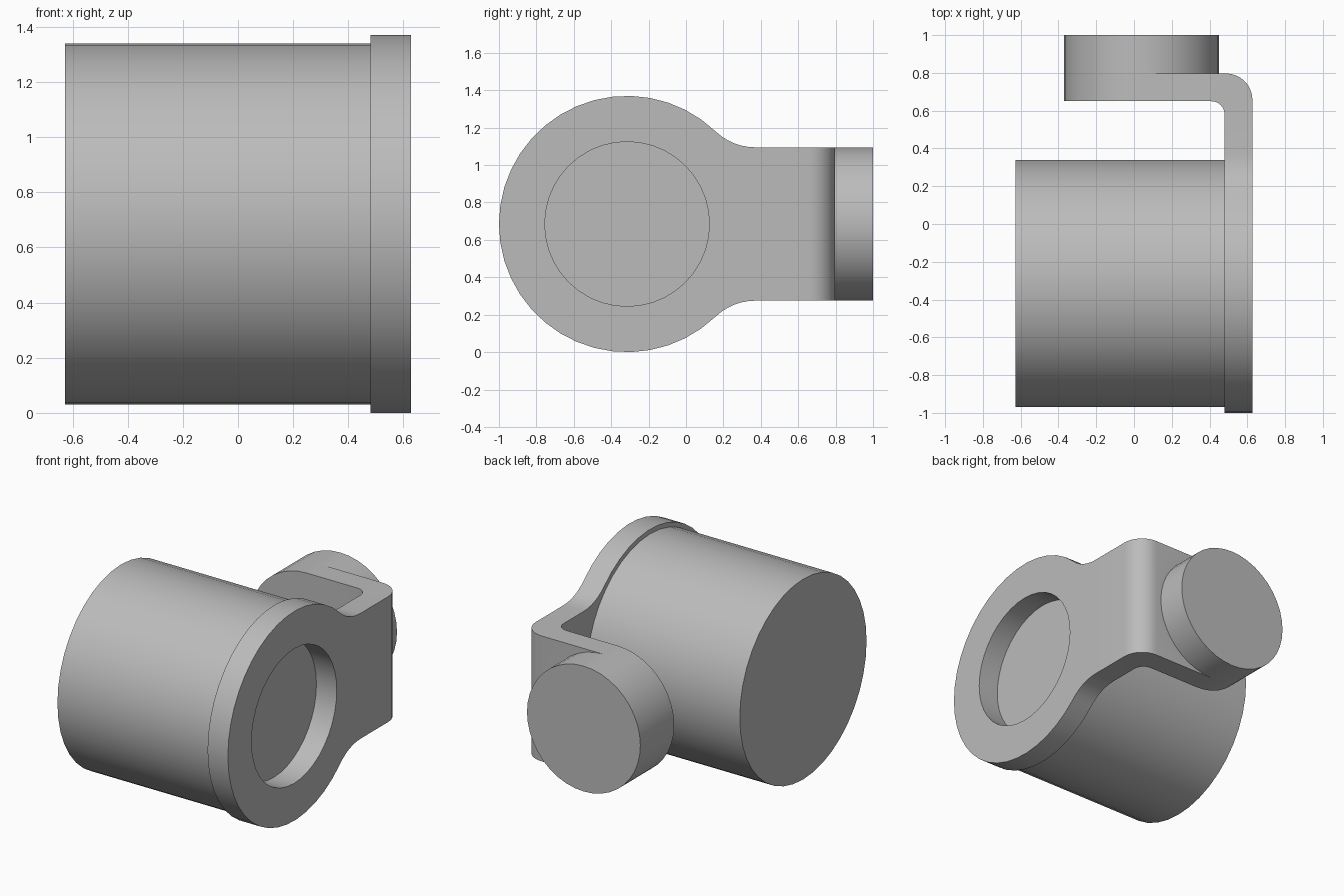
import bpy, bmesh
from math import pi, sin, cos, atan2, radians
from mathutils import Vector

cube = bpy.data.objects.get("Cube")
if cube:
    bpy.data.objects.remove(cube, do_unlink=True)

grey = bpy.data.materials.new("plain grey")
grey.use_nodes = True
colour = (0.5, 0.5, 0.5, 1)
grey.diffuse_color = colour
grey.node_tree.nodes["Principled BSDF"].inputs["Base Color"].default_value = colour

SIDES = 40
MID_Z = 0.685          # height of the shared centre line
BODY_Y = -0.315        # axis of the large cylinder
INNER, OUTER = 0.48, 0.627   # faces of the plate along x
ARM_HALF = 0.41
LUG_X = 0.04


def arc(cx, cy, r, start, end, steps):
    return [(cx + r * cos(start + (end - start) * i / steps),
             cy + r * sin(start + (end - start) * i / steps)) for i in range(steps + 1)]


def circle(cx, cy, r):
    return arc(cx, cy, r, 0, 2 * pi, SIDES)[:-1]


def prism(name, outline, axis, low, high):
    """Extrude a 2D outline along an axis; the outline uses the other two axes."""
    def place(p, depth):
        co = list(p)
        co.insert("xyz".index(axis), depth)
        return co
    bm = bmesh.new()
    face = bm.faces.new([bm.verts.new(place(p, low)) for p in outline])
    out = bmesh.ops.extrude_face_region(bm, geom=[face])
    shift = Vector(place((0, 0), high - low))
    bmesh.ops.translate(bm, vec=shift,
                        verts=[v for v in out["geom"] if isinstance(v, bmesh.types.BMVert)])
    bmesh.ops.recalc_face_normals(bm, faces=bm.faces)
    mesh = bpy.data.meshes.new(name)
    bm.to_mesh(mesh)
    bm.free()
    mesh.materials.append(grey)
    obj = bpy.data.objects.new(name, mesh)
    bpy.context.collection.objects.link(obj)
    return obj


def select(obj):
    bpy.ops.object.select_all(action="DESELECT")
    obj.select_set(True)
    bpy.context.view_layer.objects.active = obj


def combine(obj, tool, operation):
    select(obj)
    mod = obj.modifiers.new("cut", "BOOLEAN")
    mod.operation, mod.solver, mod.object = operation, "EXACT", tool
    bpy.ops.object.modifier_apply(modifier=mod.name)
    bpy.data.objects.remove(tool, do_unlink=True)


# Bent strip seen from above: long plate, rounded corner, short arm
strip = [(INNER, -1.1), (OUTER, -1.1)]
strip += arc(OUTER - 0.14, 0.657, 0.14, 0, pi / 2, 8)
strip += [(LUG_X, 0.797), (LUG_X, 0.65)]
strip += arc(INNER - 0.07, 0.58, 0.07, pi / 2, 0, 6)
bracket = prism("bracket", strip, "z", -0.1, 1.5)

# Side silhouette: disc blended into a straight arm
disc, fillet = 0.685, 0.306
reach = 0.685
angle = atan2(ARM_HALF + fillet, reach)
upper = arc(reach, ARM_HALF + fillet, fillet, 1.5 * pi, pi + angle, 6)
half = [(1.4, ARM_HALF)] + upper + arc(0, 0, disc, angle, pi, 16)[1:]
silhouette = half + [(y, -z) for y, z in reversed(half[:-1])]
silhouette = [(BODY_Y + y, MID_Z + z) for y, z in silhouette]
combine(bracket, prism("silhouette", silhouette, "x", -0.5, 1), "INTERSECT")

# Round opening through the plate
hole = prism("hole", circle(BODY_Y, MID_Z, 0.44), "x", 0.4, 0.8)
combine(bracket, hole, "DIFFERENCE")

# Short round lug at the end of the arm
lug = prism("lug", circle(LUG_X, MID_Z, ARM_HALF), "y", 0.65, 1)
combine(bracket, lug, "UNION")

# Large cylinder against the inner face of the plate
body = prism("body_cylinder", circle(BODY_Y, MID_Z, 0.655), "x", -0.627, INNER)

for part in (bracket, body):
    select(part)
    bpy.ops.object.shade_smooth_by_angle(angle=radians(30))
